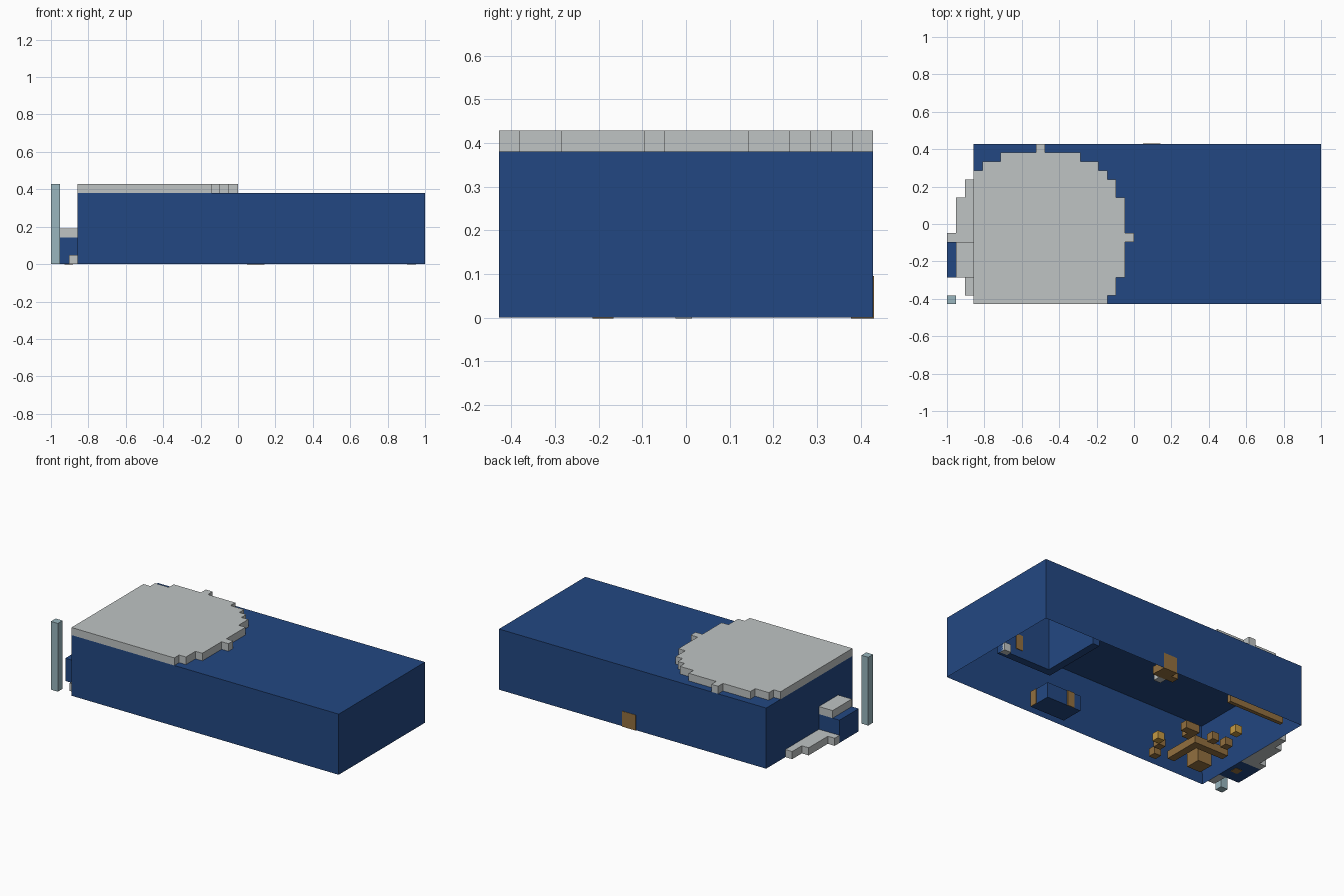
import bpy, bmesh

old = bpy.data.objects.get("Cube")
if old:
    bpy.data.objects.remove(old, do_unlink=True)

U = 1 / 21            # one grid block; the model is 42 x 18 x 9 blocks


def pos(i, j, k):
    return ((i - 21) * U, (j - 9) * U, k * U)


def material(name, rgb):
    m = bpy.data.materials.new(name)
    m.use_nodes = True
    color = (*rgb, 1)
    m.diffuse_color = color
    m.node_tree.nodes["Principled BSDF"].inputs["Base Color"].default_value = color
    return m


BLUE = material("deep blue", (0.0165, 0.064, 0.225))
GREY = material("light grey", (0.52, 0.55, 0.55))
STEEL = material("pale steel", (0.32, 0.47, 0.52))
BROWN = material("wood brown", (0.29, 0.162, 0.05))
GOLD = material("gold", (0.56, 0.32, 0.055))


def finish(name, bm, mat):
    bmesh.ops.recalc_face_normals(bm, faces=bm.faces)
    mesh = bpy.data.meshes.new(name)
    bm.to_mesh(mesh)
    bm.free()
    mesh.materials.append(mat)
    ob = bpy.data.objects.new(name, mesh)
    bpy.context.collection.objects.link(ob)
    return ob


def extrude_up(bm, face, height):
    top = bmesh.ops.extrude_face_region(bm, geom=[face])["geom"]
    verts = [v for v in top if isinstance(v, bmesh.types.BMVert)]
    bmesh.ops.translate(bm, vec=(0, 0, height * U), verts=verts)


def outline(name, points, k, height, mat):
    bm = bmesh.new()
    face = bm.faces.new([bm.verts.new(pos(i, j, k)) for i, j in points])
    extrude_up(bm, face, height)
    return finish(name, bm, mat)


def box(name, x, y, z, mat):
    (a, b), (c, d) = x, y
    corners = [(a, c), (b, c), (b, d), (a, d)]
    return outline(name, corners, z[0], z[1] - z[0], mat)


def stepped(name, rows, k, mat):
    """Slab from rows of (front, back, left, right) blocks."""
    right = [p for f, b, l, r in rows for p in ((r, f), (r, b))]
    left = [p for f, b, l, r in reversed(rows) for p in ((l, b), (l, f))]
    points = []
    for p in right + left:
        if p not in points:
            points.append(p)
    return outline(name, points, k, 1, mat)


# Main hull: a box hollowed from below
bm = bmesh.new()
base = bm.faces.new([bm.verts.new(pos(i, j, 0))
                     for i, j in ((3, 0), (42, 0), (42, 18), (3, 18))])
extrude_up(bm, base, 8)
bmesh.ops.recalc_face_normals(bm, faces=bm.faces)
bm.faces.ensure_lookup_table()
floor = min(bm.faces, key=lambda f: f.calc_center_median().z)
bmesh.ops.inset_region(bm, faces=[floor], thickness=U, use_even_offset=True)
bmesh.ops.translate(bm, vec=(0, 0, 7 * U), verts=floor.verts)
finish("hull", bm, BLUE)

# Stepped round plate on the roof
stepped("roof_disc", [
    (0, 1, 3, 18), (1, 3, 3, 19), (3, 7, 3, 20), (7, 8, 3, 21),
    (8, 12, 3, 20), (12, 14, 3, 19), (14, 15, 3, 18), (15, 16, 4, 17),
    (16, 17, 6, 15), (17, 18, 10, 11)], 8, GREY)

# Side ledge, porch and post on the right end
box("ledge_front", (2, 3), (1, 3), (0, 1), GREY)
stepped("ledge_back", [(7, 8, 0, 3), (8, 12, 1, 3), (12, 14, 2, 3)], 0, GREY)
box("porch", (0, 3), (3, 7), (0, 3), BLUE)
box("porch_roof", (1, 3), (3, 7), (3, 4), GREY)
box("porch_hatch", (1.5, 2.5), (4.5, 5.5), (-0.04, 0.04), BROWN)
box("corner_post", (0, 1), (0, 1), (0, 9), STEEL)

# Back door through the wall, with its step inside
box("back_door", (22, 24), (16.95, 18.05), (-0.04, 2), BROWN)
box("door_step", (21, 24), (16, 17), (0, 1), BROWN)
box("step_edge", (22, 23), (15, 16), (0, 1), GREY)
box("wall_shelf", (5, 13), (16.5, 17), (0, 1), BROWN)

# Walled room in one inner corner
outline("room_partition", [(33, 8), (41, 8), (41, 9), (34, 9), (34, 17), (33, 17)],
        0, 7, BLUE)
box("room_panel", (38, 39), (9, 9.08), (1, 3), BROWN)
box("room_block", (40, 41), (8.5, 9.3), (-0.04, 1), GREY)

# Low block on the front inner wall with two panels
box("inner_block", (25, 30), (1, 4), (0, 2), BLUE)
box("block_side_panel", (30, 30.1), (1, 2), (0, 2), BROWN)
box("block_back_panel", (26, 27), (4, 4.1), (0, 2), BROWN)

# Corner counter with seats and lamps
outline("counter", [(9, 2), (10, 2), (10, 7), (5, 7), (5, 6), (9, 6)], 0, 1, BROWN)
box("counter_core", (5, 7), (2, 4), (0, 3), BROWN)
for n, (i, j) in enumerate([(11, 8), (12, 9), (11, 9), (12, 4), (11, 2), (8, 9), (6, 9)]):
    box(f"seat_{n + 1}", (i, i + 1), (j - 1, j), (0, 1), BROWN)
for n, (i, j) in enumerate([(13, 5), (7, 12)]):
    box(f"lamp_{n + 1}", (i, i + 1), (j - 1, j), (0, 1), GOLD)
